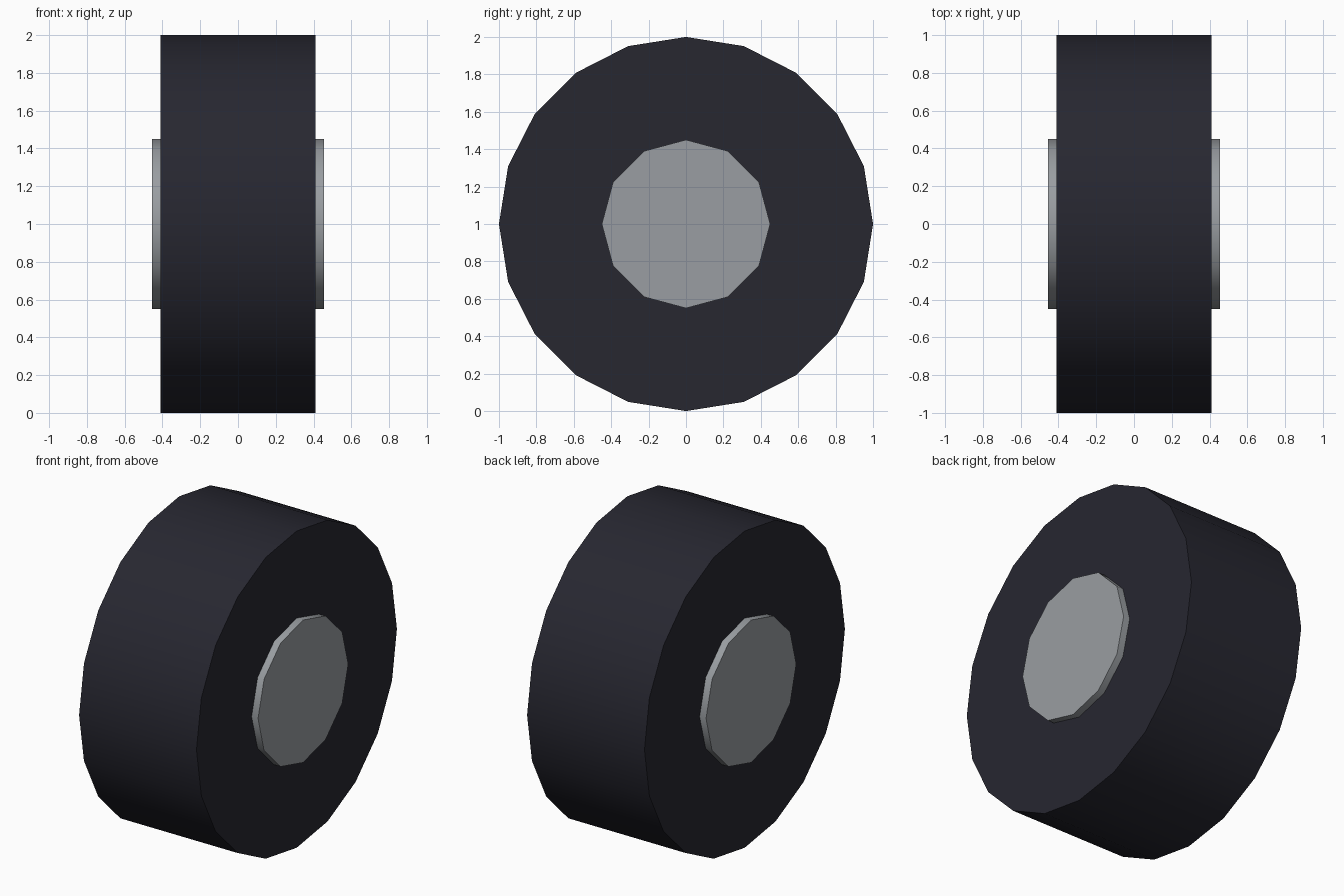
import bpy
from math import radians

cube = bpy.data.objects.get("Cube")
if cube:
    bpy.data.objects.remove(cube, do_unlink=True)


def make_material(name, rgb):
    mat = bpy.data.materials.new(name)
    mat.use_nodes = True
    color = (*rgb, 1.0)
    mat.diffuse_color = color
    bsdf = next(n for n in mat.node_tree.nodes if n.type == 'BSDF_PRINCIPLED')
    bsdf.inputs["Base Color"].default_value = color
    return mat


def wheel_part(name, sides, radius, width, mat):
    """Cylinder lying along x, centred on the wheel's axle."""
    bpy.ops.mesh.primitive_cylinder_add(
        vertices=sides, radius=radius, depth=width,
        location=(0, 0, 1), rotation=(0, radians(90), 0))
    obj = bpy.context.object
    obj.name = name
    obj.data.materials.append(mat)
    bpy.ops.object.transform_apply(location=False, rotation=True, scale=False)
    bpy.ops.object.shade_smooth_by_angle(angle=radians(40))
    return obj


rubber = make_material("dark_rubber", (0.02, 0.02, 0.03))
metal = make_material("grey_metal", (0.32, 0.34, 0.36))

# Broad tyre, and a hub passing through it that stands proud on both sides
wheel_part("tyre", 20, 1.0, 0.82, rubber)
wheel_part("hub", 12, 0.45, 0.91, metal)
